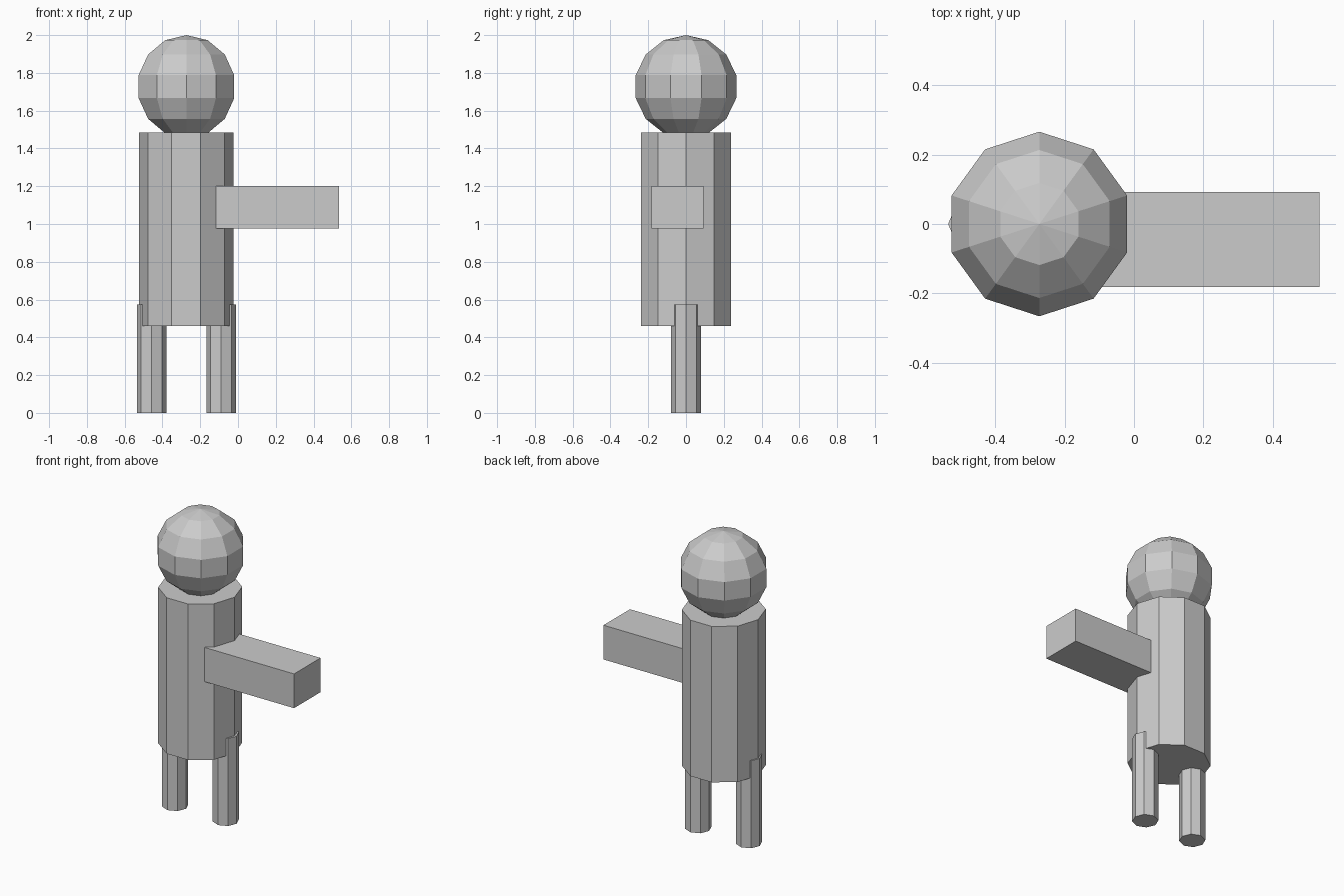
import bpy
import math

if "Cube" in bpy.data.objects:
    bpy.data.objects.remove(bpy.data.objects["Cube"])

CX = -0.273  # axis of the figure

grey = bpy.data.materials.new("plain grey")
grey.diffuse_color = (0.6, 0.6, 0.6, 1)
grey.use_nodes = True
grey.node_tree.nodes["Principled BSDF"].inputs["Base Color"].default_value = grey.diffuse_color


def finish(name):
    obj = bpy.context.object
    obj.name = name
    obj.data.materials.clear()
    obj.data.materials.append(grey)
    return obj


def prism(name, sides, radius, x, z0, z1):
    """Upright prism with a corner pointing along +x."""
    bpy.ops.mesh.primitive_cylinder_add(
        vertices=sides, radius=radius, depth=z1 - z0,
        location=(x, 0, (z0 + z1) / 2))
    obj = finish(name)
    if sides % 4:
        obj.rotation_euler.z = math.pi / 2


# Head: coarse faceted ball
bpy.ops.mesh.primitive_uv_sphere_add(
    segments=10, ring_count=7, radius=0.273, location=(CX, 0, 1.727))
finish("head")

# Body: ten-sided column
prism("body", 10, 0.25, CX - 0.002, 0.46, 1.485)

# Legs: eight-sided posts reaching slightly into the body
for side, name in ((-1, "left_leg"), (1, "right_leg")):
    prism(name, 8, 0.079, CX + side * 0.184, 0, 0.575)

# Arm: single box sticking out sideways
x0, x1, y0, y1, z0, z1 = -0.116, 0.535, -0.182, 0.093, 0.975, 1.2
bpy.ops.mesh.primitive_cube_add(
    size=1, location=((x0 + x1) / 2, (y0 + y1) / 2, (z0 + z1) / 2))
bpy.context.object.scale = (x1 - x0, y1 - y0, z1 - z0)
finish("arm")
